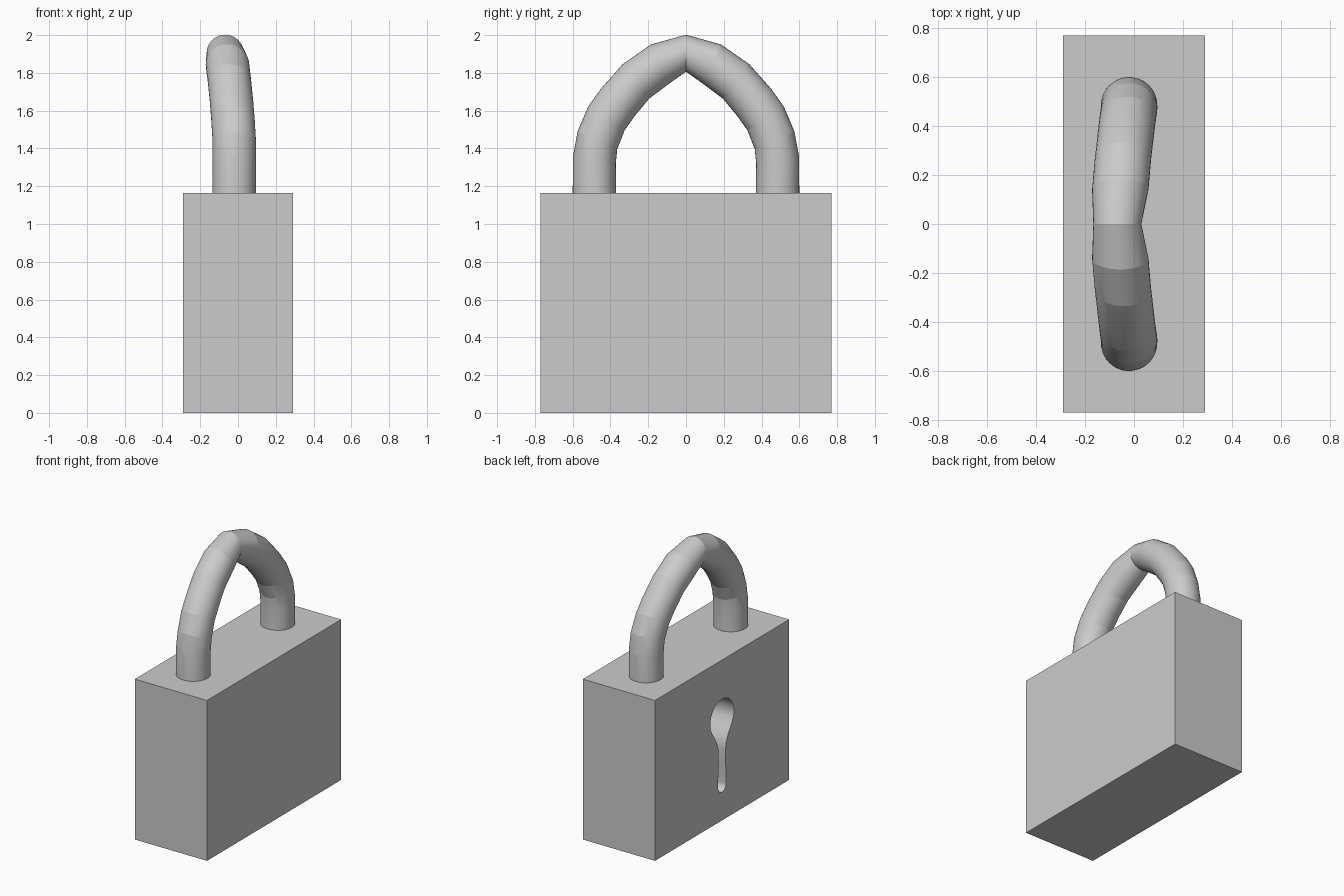
import bpy, bmesh
from math import sin, cos, pi, radians, hypot

if "Cube" in bpy.data.objects:
    bpy.data.objects.remove(bpy.data.objects["Cube"])


def make_object(name, bm):
    bmesh.ops.recalc_face_normals(bm, faces=bm.faces)
    mesh = bpy.data.meshes.new(name)
    bm.to_mesh(mesh)
    bm.free()
    obj = bpy.data.objects.new(name, mesh)
    bpy.context.collection.objects.link(obj)
    return obj


def smooth(obj, angle):
    bpy.ops.object.select_all(action='DESELECT')
    obj.select_set(True)
    bpy.context.view_layer.objects.active = obj
    bpy.ops.object.shade_smooth_by_angle(angle=radians(angle))


# Lock body: plain block
bm = bmesh.new()
bmesh.ops.create_cube(bm, size=1)
for v in bm.verts:
    v.co = (v.co.x * 0.58, v.co.y * 1.54, (v.co.z + 0.5) * 1.165)
body = make_object("lock_body", bm)

# Keyhole cutter: round head, flared neck, round-ended slot (half outline, mirrored)
R, CZ = 0.136, 0.745
half = [(R * sin(a), CZ + R * cos(a)) for a in [radians(t) for t in range(0, 111, 10)]]
half += [(0.105, 0.655), (0.078, 0.615), (0.058, 0.58), (0.045, 0.545), (0.04, 0.5),
         (0.04, 0.42), (0.044, 0.33)]
half += [(0.046 * cos(a), 0.25 - 0.046 * sin(a)) for a in [radians(t) for t in range(0, 91, 15)]]
half[-1] = (0, half[-1][1])
outline = half + [(-y, z) for y, z in half[-2:0:-1]]
bm = bmesh.new()
face = bm.faces.new([bm.verts.new((-0.4, y, z)) for y, z in outline])
ext = bmesh.ops.extrude_face_region(bm, geom=[face])
for v in ext["geom"]:
    if isinstance(v, bmesh.types.BMVert):
        v.co.x = 0.0
cutter = make_object("keyhole_cutter", bm)
cutter.hide_render = True

mod = body.modifiers.new("keyhole", 'BOOLEAN')
mod.operation = 'DIFFERENCE'
mod.solver = 'EXACT'
mod.object = cutter
bpy.context.view_layer.objects.active = body
bpy.ops.object.modifier_apply(modifier=mod.name)
bpy.data.objects.remove(cutter)
smooth(body, 30)

# Shackle: bent tube leaning to -x, mirrored over y = 0
# each ring: centre x, y, z, then direction to the outer side (y, z) and radius
RINGS = [
    (-0.02, 0.485, 1.15, 1, 0, 0.115),
    (-0.02, 0.485, 1.34, 0.115, 0.02, 0.115),
    (-0.02, 0.469, 1.443, 0.104, 0.047, 0.115),
    (-0.027, 0.422, 1.558, 0.098, 0.062, 0.115),
    (-0.034, 0.36, 1.645, 0.09, 0.07, 0.115),
    (-0.045, 0.265, 1.755, 0.07, 0.091, 0.115),
    (-0.056, 0.14, 1.845, 0.045, 0.105, 0.115),
    (-0.068, 0.0, 1.904, 0, 1, 0.098),
]
path = RINGS + [(x, -y, z, -oy, oz, r) for x, y, z, oy, oz, r in RINGS[-2::-1]]
SIDES = 40
bm = bmesh.new()
loops = []
for x, y, z, oy, oz, r in path:
    n = hypot(oy, oz)
    loops.append([bm.verts.new((x + r * sin(2 * pi * i / SIDES),
                                y + r * cos(2 * pi * i / SIDES) * oy / n,
                                z + r * cos(2 * pi * i / SIDES) * oz / n))
                  for i in range(SIDES)])
for a, b in zip(loops, loops[1:]):
    for i in range(SIDES):
        j = (i + 1) % SIDES
        bm.faces.new((a[i], a[j], b[j], b[i]))
bm.faces.new(loops[0])
bm.faces.new(loops[-1])
shackle = make_object("shackle", bm)
smooth(shackle, 10)
